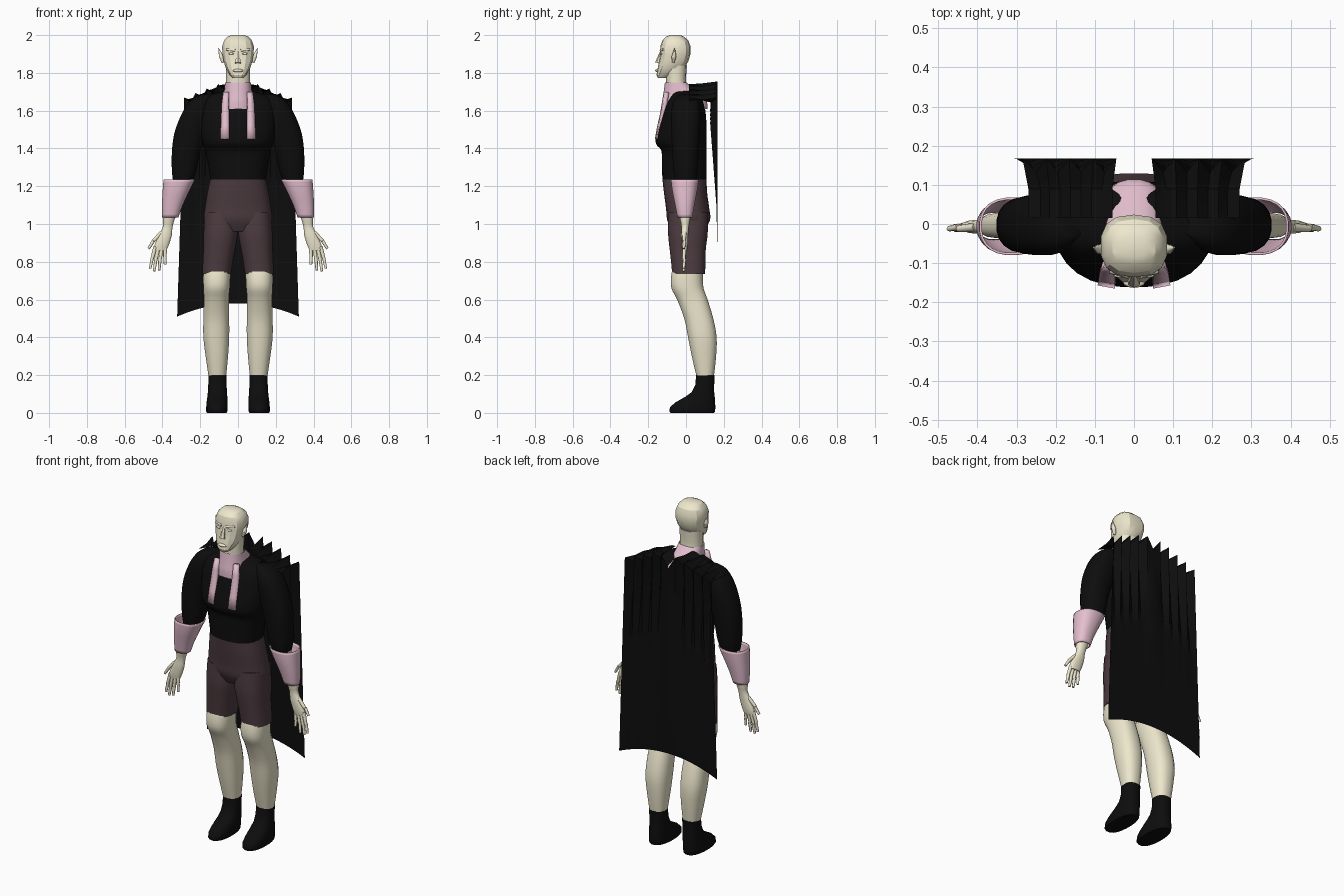
import bpy, bmesh, math
from mathutils import Vector, Matrix


def material(name, rgb):
    m = bpy.data.materials.new(name)
    m.diffuse_color = (*rgb, 1)
    return m


SKIN = material("skin", (0.85, 0.80, 0.61))
BLACK = material("black_cloth", (0.004, 0.004, 0.004))
PINK = material("pink_cloth", (0.78, 0.52, 0.62))
BROWN = material("brown_cloth", (0.075, 0.045, 0.052))
WHITE = material("eye_white", (0.9, 0.88, 0.8))


def finish(name, bm, mat, mirror=False, angle=50):
    bmesh.ops.recalc_face_normals(bm, faces=bm.faces)
    me = bpy.data.meshes.new(name)
    bm.to_mesh(me)
    bm.free()
    ob = bpy.data.objects.new(name, me)
    bpy.context.collection.objects.link(ob)
    me.materials.append(mat)
    bpy.ops.object.select_all(action='DESELECT')
    ob.select_set(True)
    bpy.context.view_layer.objects.active = ob
    bpy.ops.object.shade_smooth_by_angle(angle=math.radians(angle))
    if mirror:
        ob.modifiers.new("mirror", 'MIRROR').merge_threshold = 0.0001
    return ob


def spline(rows, steps):
    """Catmull-Rom interpolation between section rows."""
    out = []
    for i in range(len(rows) - 1):
        q = [rows[max(0, min(len(rows) - 1, i + k))] for k in (-1, 0, 1, 2)]
        for s in range(steps):
            t = s / steps
            out.append([0.5 * (2 * b + (c - a) * t + (2 * a - 5 * b + 4 * c - d) * t * t
                               + (3 * b - a - 3 * c + d) * t ** 3) for a, b, c, d in zip(*q)])
    return out + [list(rows[-1])]


def loft(name, rows, mat, mirror=False, sides=20, power=0.85, steps=3, caps=True, angle=50):
    """Stack of rounded sections, each (z, x_min, x_max, y_front, y_back)."""
    bm = bmesh.new()
    rings = []
    for z, x0, x1, y0, y1 in spline(rows, steps):
        ring = []
        for i in range(sides):
            a = 2 * math.pi * (i + 0.5) / sides
            c, s = math.cos(a), math.sin(a)
            ring.append(bm.verts.new((
                (x0 + x1) / 2 + (x1 - x0) / 2 * math.copysign(abs(c) ** power, c),
                (y0 + y1) / 2 + (y1 - y0) / 2 * math.copysign(abs(s) ** power, s), z)))
        rings.append(ring)
    for r, q in zip(rings, rings[1:]):
        for i in range(sides):
            j = (i + 1) % sides
            bm.faces.new((r[i], r[j], q[j], q[i]))
    if caps:
        bm.faces.new(rings[0])
        bm.faces.new(rings[-1])
    return finish(name, bm, mat, mirror, angle)


def limb(name, segments, mat, mirror=True, sides=8):
    """Tapered rods, each (start, end, start radius, end radius)."""
    bm = bmesh.new()
    for a, b, r0, r1 in segments:
        a, b = Vector(a), Vector(b)
        d = b - a
        m = Matrix.Translation((a + b) / 2) @ d.to_track_quat('Z', 'Y').to_matrix().to_4x4()
        bmesh.ops.create_cone(bm, cap_ends=True, segments=sides, radius1=r0, radius2=r1,
                              depth=d.length, matrix=m)
    return finish(name, bm, mat, mirror)


def ball(name, center, size, mat, mirror=False):
    bm = bmesh.new()
    m = Matrix.Translation(center) @ Matrix.Diagonal((*size, 1))
    bmesh.ops.create_uvsphere(bm, u_segments=12, v_segments=8, radius=1, matrix=m)
    return finish(name, bm, mat, mirror)


# Head and neck
loft("neck", [(1.66, -.07, .07, -.105, .02), (1.74, -.064, .064, -.105, .0),
              (1.84, -.066, .066, -.11, .005)], SKIN, sides=14)
loft("head", [(1.772, -.026, .026, -.148, -.10), (1.79, -.045, .045, -.156, -.06),
              (1.825, -.066, .066, -.15, -.01), (1.86, -.077, .077, -.143, .012),
              (1.90, -.084, .084, -.136, .024), (1.94, -.086, .086, -.136, .024),
              (1.972, -.075, .075, -.125, .012), (1.992, -.056, .056, -.105, -.012),
              (2.0, -.035, .035, -.085, -.03)], SKIN, sides=14, power=0.78, steps=1, angle=25)
limb("nose", [((0, -.13, 1.915), (0, -.147, 1.852), .007, .017)], SKIN, False, 6)
limb("brow", [((.014, -.131, 1.92), (.062, -.12, 1.924), .009, .006)], SKIN)
ball("eye", (.036, -.131, 1.902), (.015, .007, .006), WHITE, True)
ball("lips", (0, -.15, 1.812), (.028, .013, .009), SKIN)
limb("ear", [((.080, -.068, 1.855), (.088, -.064, 1.885), .007, .013),
             ((.088, -.064, 1.885), (.103, -.06, 1.93), .013, .002)], SKIN)

# Top with sleeves
loft("torso", [(1.235, -.148, .148, -.126, .11), (1.33, -.162, .162, -.128, .11),
               (1.39, -.175, .175, -.132, .11), (1.425, -.187, .187, -.16, .11),
               (1.48, -.198, .198, -.157, .11), (1.55, -.205, .205, -.136, .108),
               (1.62, -.205, .205, -.112, .10), (1.665, -.185, .185, -.088, .085),
               (1.695, -.11, .11, -.07, .06), (1.705, -.06, .06, -.05, .03)], BLACK, sides=28)
loft("sleeve", [(1.21, .25, .34, -.055, .05), (1.27, .222, .35, -.066, .06),
                (1.38, .20, .351, -.074, .068), (1.48, .17, .338, -.078, .074),
                (1.57, .15, .305, -.08, .078), (1.635, .14, .268, -.072, .072),
                (1.67, .13, .23, -.052, .056), (1.685, .12, .19, -.03, .03)], BLACK, True)

# Flared cuffs
cuff = loft("cuff", [(1.035, .315, .402, -.045, .034), (1.10, .292, .403, -.058, .045),
                     (1.18, .255, .399, -.074, .06), (1.235, .228, .395, -.08, .068)],
            PINK, True, sides=24, caps=False)
cuff.modifiers.new("thickness", 'SOLIDIFY').thickness = 0.006

# Forearms and hands
loft("forearm_and_palm", [(1.22, .26, .34, -.04, .035), (1.05, .325, .394, -.035, .026),
                          (.99, .345, .397, -.025, .016), (.94, .35, .42, -.026, .012),
                          (.89, .365, .442, -.024, .01), (.86, .378, .445, -.02, .006)],
     SKIN, True, sides=14)
fingers = [((.437, .88), (.455, .815), (.465, .765)), ((.422, .872), (.436, .805), (.444, .75)),
           ((.404, .872), (.413, .81), (.418, .755)), ((.386, .876), (.387, .825), (.386, .785)),
           ((.405, .955), (.448, .91), (.473, .87))]
limb("finger", [((p[0], -.008, p[1]), (q[0], -.012, q[1]), r, r - .002)
                for f in fingers for p, q, r in ((f[0], f[1], .011), (f[1], f[2], .009))], SKIN)

# Collar and hanging front bands
loft("collar", [(1.61, -.092, .092, -.126, .115), (1.65, -.086, .086, -.126, .11),
                (1.69, -.076, .076, -.12, .07), (1.75, -.069, .069, -.112, .004)],
     PINK, sides=24, caps=False)
bm = bmesh.new()
band = [[bm.verts.new((x, y + dy, z)) for x, dy in ((x0, 0), (x1, .008))]
        for z, x0, x1, y in ((1.70, .052, .078, -.118), (1.64, .052, .086, -.128),
                             (1.58, .05, .089, -.138), (1.52, .049, .091, -.152),
                             (1.45, .049, .093, -.165))]
for a, b in zip(band, band[1:]):
    bm.faces.new((a[0], b[0], b[1], a[1]))
ob = finish("front_band", bm, PINK)
sol = ob.modifiers.new("thickness", 'SOLIDIFY')
sol.thickness = 0.022
ob.modifiers.new("mirror", 'MIRROR')

# Shorts
loft("shorts_hips", [(1.245, -.146, .146, -.126, .11), (1.17, -.162, .162, -.118, .112),
                     (1.08, -.176, .176, -.106, .124), (1.02, -.181, .181, -.10, .128),
                     (.96, -.15, .15, -.07, .09)], BROWN, sides=28)
loft("shorts_leg", [(1.06, .0, .176, -.095, .118), (.95, .001, .183, -.096, .116),
                    (.87, .015, .184, -.088, .106), (.80, .027, .187, -.08, .104),
                    (.735, .036, .19, -.074, .102)], BROWN, True)

# Bare legs and ankle boots
loft("lower_leg", [(.78, .04, .182, -.068, .095), (.72, .04, .185, -.08, .09),
                   (.66, .043, .184, -.078, .094), (.60, .048, .181, -.048, .115),
                   (.50, .046, .184, -.01, .145), (.40, .046, .184, .01, .163),
                   (.30, .052, .172, .03, .16), (.19, .063, .156, .056, .148)], SKIN, True)
loft("boot", [(.2, .06, .157, .053, .152), (.15, .06, .158, .049, .15),
              (.11, .058, .16, .03, .15), (.085, .056, .163, -.005, .153),
              (.055, .055, .167, -.058, .155), (.03, .055, .169, -.086, .157),
              (.008, .056, .169, -.09, .155), (.0, .06, .165, -.084, .15)], BLACK, True, steps=1)

# Pleated cape: each column runs over the shoulder and down the back
bm = bmesh.new()
columns = []
xs = [0, .045, .075, .105, .135, .165, .195, .225, .25, .285]
for i, x in enumerate(xs):
    ridge = i % 2 == 1 or i == 0
    top = 1.755 - 0.4 * max(0, x - .07)
    depth = 0 if ridge else 1
    x_front = .055 + .215 * (x - .045) / .24
    hem = 1.13 * x
    hem_z = .58 - .07 * (x / .285) ** 2
    col = [(x_front, .015, top - .015), (x_front, .09, top - .01 - .02 * depth),
           (x, .168 - .035 * depth, top - .04 * depth)]
    if i == 0:
        col[2] = (0, .168, 1.68)
    for t, k in ((.13, .8), (.3, .5), (.5, .15), (.75, 0), (1, 0)):
        col.append((x + (hem - x) * t, .168 - .05 * depth * k, top + (hem_z - top) * t))
    columns.append([bm.verts.new(p) for p in col])
for i, (a, b) in enumerate(zip(columns, columns[1:])):
    for j in range(2 if i == 0 else 0, len(a) - 1):
        bm.faces.new((a[j], a[j + 1], b[j + 1], b[j]))
for v in [v for v in bm.verts if not v.link_faces]:
    bm.verts.remove(v)
finish("cape", bm, BLACK, True, 30)
